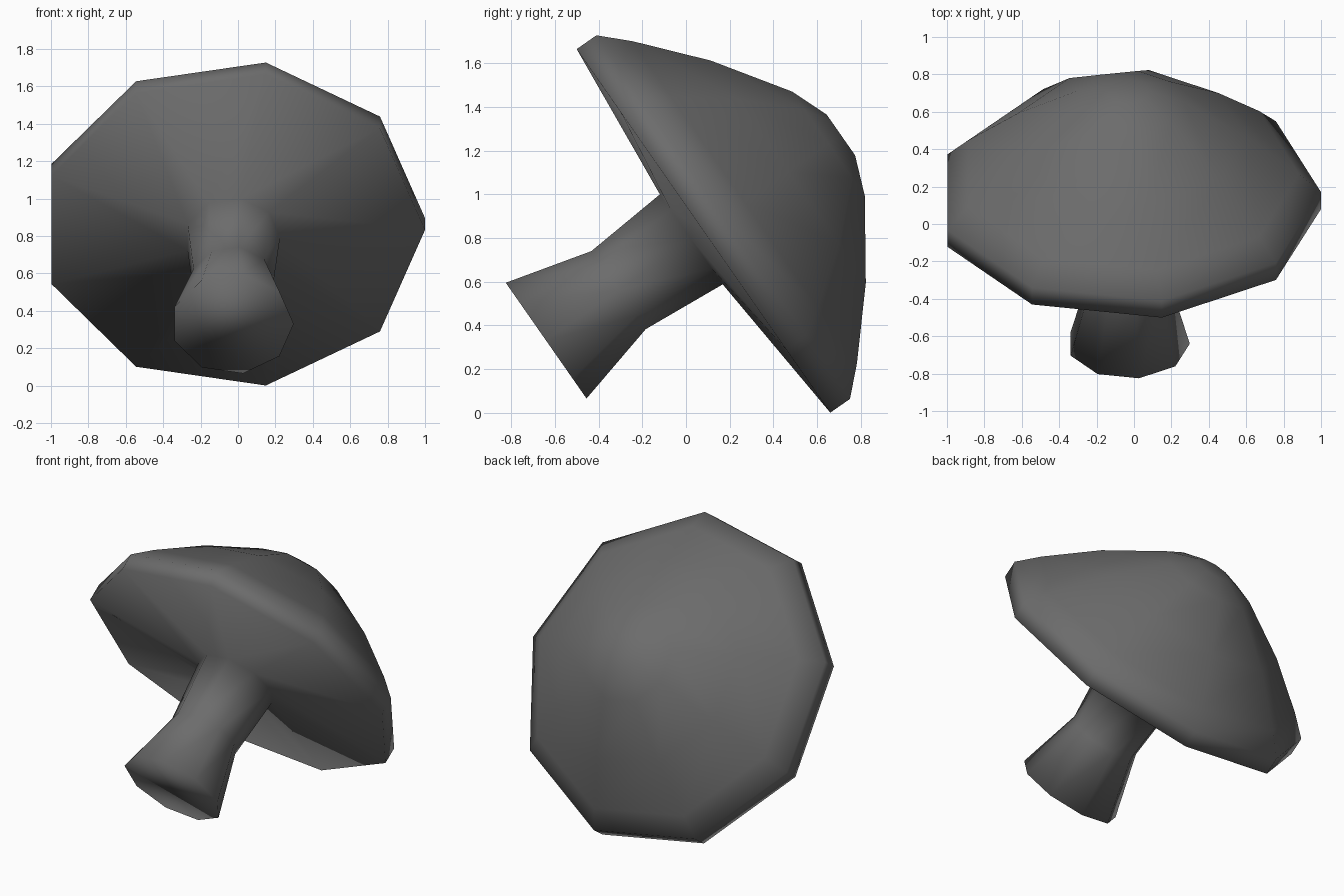
import bpy
import bmesh
import math
from mathutils import Matrix

cube = bpy.data.objects.get("Cube")
if cube:
    bpy.data.objects.remove(cube, do_unlink=True)

SIDES = 9

# Profile along the mushroom axis: (radius, height), from stem foot to crown
PROFILE = [
    (0.328, -0.878), (0.221, -0.474), (0.255, -0.068),   # stem
    (1.03, 0.0), (1.03, 0.11),                           # rim
    (0.912, 0.23), (0.63, 0.473), (0.296, 0.697), (0.115, 0.767),  # dome
]

# Material
grey = bpy.data.materials.new("dark grey")
grey.use_nodes = True
colour = (0.15, 0.15, 0.15, 1)
grey.diffuse_color = colour
bsdf = next(n for n in grey.node_tree.nodes if n.type == 'BSDF_PRINCIPLED')
bsdf.inputs["Base Color"].default_value = colour


def lathe(name, profile, sides):
    """Turn a profile into one closed, smooth shaded mesh."""
    bm = bmesh.new()
    rings = []
    for radius, height in profile:
        angles = [math.tau * i / sides for i in range(sides)]
        rings.append([bm.verts.new((radius * math.cos(a), radius * math.sin(a), height))
                      for a in angles])
    for low, high in zip(rings, rings[1:]):
        for i in range(sides):
            j = (i + 1) % sides
            bm.faces.new((low[i], low[j], high[j], high[i]))
    bm.faces.new(reversed(rings[0]))
    bm.faces.new(rings[-1])
    for face in bm.faces:
        face.smooth = True
    # Tip the axis towards the back and set the piece down on its rim
    bm.transform(Matrix.Translation((-0.03, 0.08, 0.833))
                 @ Matrix.Rotation(math.radians(-55.1), 4, 'X'))
    mesh = bpy.data.meshes.new(name)
    bm.to_mesh(mesh)
    bm.free()
    obj = bpy.data.objects.new(name, mesh)
    bpy.context.collection.objects.link(obj)
    return obj


# Cap and stem are one continuous surface
mushroom = lathe("mushroom", PROFILE, SIDES)
mushroom.data.materials.append(grey)
